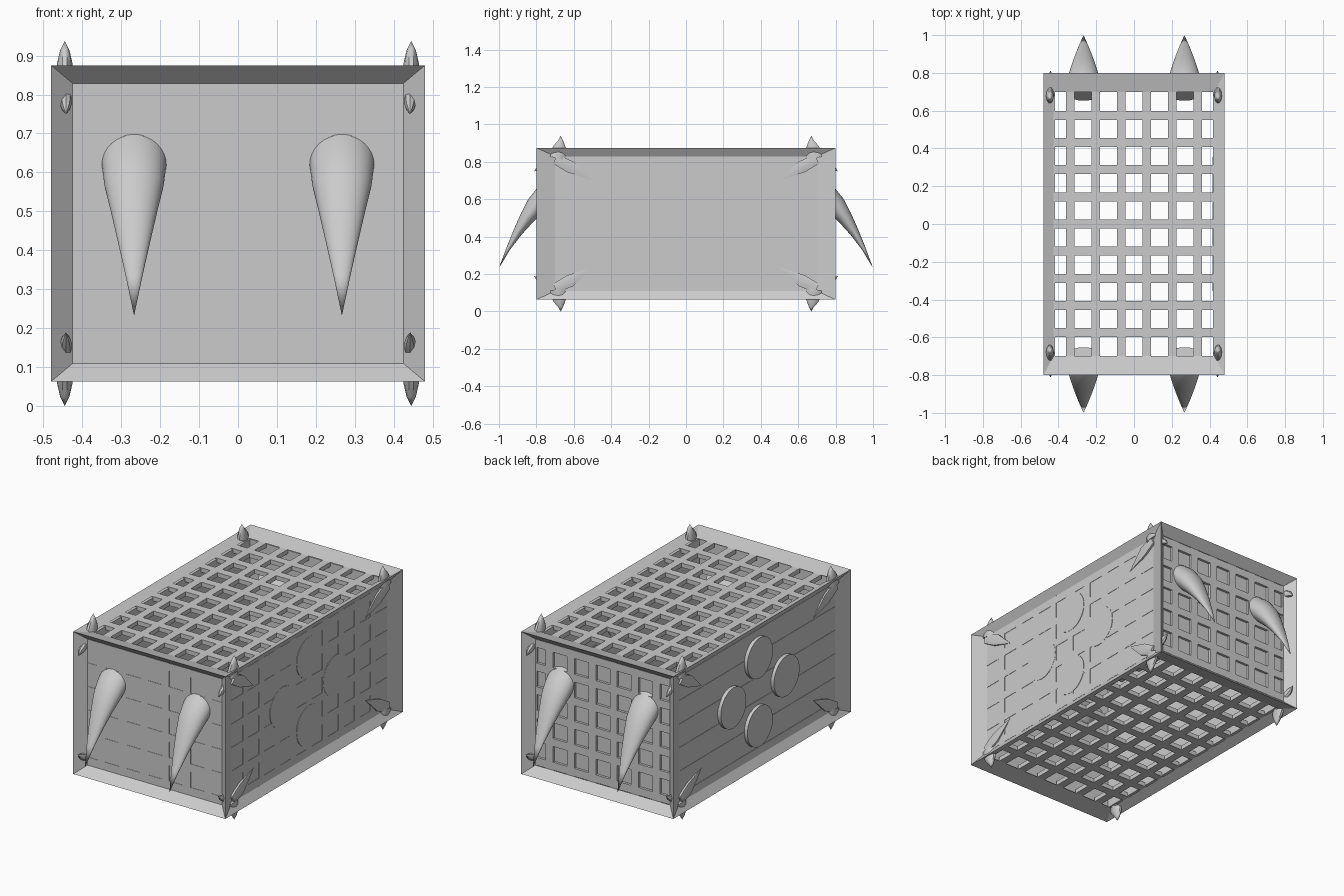
import bpy, bmesh, math
from mathutils import Vector

if "Cube" in bpy.data.objects:
    bpy.data.objects.remove(bpy.data.objects["Cube"])

X, Y, Z, CZ = 0.48, 0.80, 0.406, 0.469   # half sizes of the crate, centre height
PX, PY, PZ = 0.03, 0.05, 0.025           # recess depth of side, end and top panels
C = Vector((0, 0, CZ))


def finish(bm, name, smooth=False):
    bmesh.ops.recalc_face_normals(bm, faces=bm.faces)
    me = bpy.data.meshes.new(name)
    bm.to_mesh(me)
    bm.free()
    ob = bpy.data.objects.new(name, me)
    bpy.context.collection.objects.link(ob)
    if smooth:
        bpy.context.view_layer.objects.active = ob
        ob.select_set(True)
        bpy.ops.object.shade_smooth_by_angle(angle=math.radians(40))
        ob.select_set(False)
    return ob


def box(bm, lo, hi):
    r = bmesh.ops.create_cube(bm, size=1)
    for v in r['verts']:
        v.co = Vector([lo[i] if v.co[i] < 0 else hi[i] for i in range(3)]) + C


def oriented(axis, s, d, u, v):
    """Point on a face: d along the signed axis, u and v along the other two."""
    p = [u, v]
    p.insert(axis, s * d)
    return p


def loft(name, x, path, sx, sy, sz, n=32):
    """Taper along a path of (y, z, half width, half thickness), z from centre."""
    bm = bmesh.new()
    rings = []
    for i, (y, z, rx, rt) in enumerate(path):
        a, b = path[max(i - 1, 0)], path[min(i + 1, len(path) - 1)]
        t = Vector((b[0] - a[0], b[1] - a[1])).normalized()
        m = 1 if i == len(path) - 1 else n
        ring = []
        for k in range(m):
            ang = 2 * math.pi * k / n
            c, s = (math.cos(ang), math.sin(ang)) if m > 1 else (0, 0)
            ring.append(bm.verts.new((sx * (x + rx * c), sy * (y - t.y * rt * s),
                                      CZ + sz * (z + t.x * rt * s))))
        rings.append(ring)
    for a, b in zip(rings, rings[1:]):
        for k in range(n):
            j = (k + 1) % n
            bm.faces.new((a[k], a[j], b[j], b[k]) if len(b) > 1 else (a[k], a[j], b[0]))
    bm.faces.new(rings[0])
    finish(bm, name, True)


# Outer frame: a sloping mitred border on each of the six faces
H, D = (X, Y, Z), (PX, PY, PZ)
INNER = (0.425, 0.70, 0.36)
bm = bmesh.new()
for axis in range(3):
    a, b = [i for i in range(3) if i != axis]
    for s in (-1, 1):
        corners = [(-1, -1), (1, -1), (1, 1), (-1, 1)]
        out = [bm.verts.new(Vector(oriented(axis, s, H[axis], p * H[a], q * H[b])) + C) for p, q in corners]
        inn = [bm.verts.new(Vector(oriented(axis, s, H[axis] - D[axis], p * INNER[a], q * INNER[b])) + C)
               for p, q in corners]
        for k in range(4):
            j = (k + 1) % 4
            bm.faces.new((out[k], out[j], inn[j], inn[k]))
bmesh.ops.remove_doubles(bm, verts=bm.verts, dist=1e-5)
finish(bm, "frame")

# Lattice bars
BARS = ([(k - 2.5) * 0.135 for k in range(6)],
        [(k - 4) * 0.1437 for k in range(9)],
        [(k - 2.5) * 0.1345 for k in range(6)])
WIDTH = (0.023, 0.024, 0.0225)


def lattice(name, axis, s, thick=0.025, across=True):
    a, b = [i for i in range(3) if i != axis]
    bm = bmesh.new()
    d1, d0 = H[axis] - D[axis], H[axis] - D[axis] - thick
    for run, pos in ((a, b), (b, a)):
        if pos == a and not across:
            continue
        for c in BARS[pos]:
            lo, hi = [0] * 3, [0] * 3
            lo[axis], hi[axis] = sorted((s * d0, s * d1))
            lo[run], hi[run] = -INNER[run] - 0.005, INNER[run] + 0.005
            lo[pos], hi[pos] = c - WIDTH[pos], c + WIDTH[pos]
            box(bm, lo, hi)
    finish(bm, name)


lattice("top_grid", 2, 1)
lattice("bottom_grid", 2, -1)
lattice("front_grid", 1, -1)
lattice("back_grid", 1, 1)
lattice("right_grid", 0, 1)
lattice("left_grid", 0, -1, across=False)

# Solid walls behind the front, back and side lattices
for name, axis, s, gap in (("front_wall", 1, -1, 0.002), ("back_wall", 1, 1, 0.014),
                           ("right_wall", 0, 1, 0.002), ("left_wall", 0, -1, 0.002)):
    b = 1 - axis
    d1 = H[axis] - D[axis] - gap
    lo, hi = [0, 0, -0.375], [0, 0, 0.375]
    lo[axis], hi[axis] = sorted((s * d1, s * (d1 - 0.03)))
    e = (0.445, 0.745)[b]
    lo[b], hi[b] = -e, e
    bm = bmesh.new()
    box(bm, lo, hi)
    finish(bm, name)

# Four round discs on each side: raised on the left, flush on the right
for side, xc in (("left", -0.45), ("right", 0.433)):
    for i, (y, z) in enumerate(((0, 0.195), (0, -0.195), (0.24, 0), (-0.24, 0))):
        bpy.ops.mesh.primitive_cylinder_add(vertices=32, radius=0.115, depth=0.036,
                                            location=(xc, y, CZ + z + 0.01),
                                            rotation=(0, math.pi / 2, 0))
        ob = bpy.context.object
        ob.name = f"{side}_disc_{i}"
        bpy.ops.object.shade_smooth_by_angle(angle=math.radians(40))

# Curved horns at both ends
HORN = [(0.69, 0.195, 0.083, 0.062), (0.75, 0.15, 0.083, 0.062), (0.80, 0.098, 0.076, 0.055),
        (0.85, 0.032, 0.060, 0.040), (0.90, -0.045, 0.042, 0.025), (0.95, -0.133, 0.022, 0.011),
        (1.0, -0.237, 0, 0)]
# Corner claws: upright, end-facing and side-lying
UP = [(0.69, 0.35, 0.022, 0.05), (0.675, 0.41, 0.020, 0.036), (0.67, 0.445, 0.012, 0.014), (0.67, 0.469, 0, 0)]
END = [(0.74, 0.32, 0.017, 0.025), (0.785, 0.30, 0.013, 0.015), (0.812, 0.28, 0, 0)]
SIDE = [(0.70, 0.345, 0.015, 0.03), (0.62, 0.305, 0.014, 0.038), (0.50, 0.232, 0, 0)]
for sx in (-1, 1):
    for sy in (-1, 1):
        loft("horn", 0.267, HORN, sx, sy, 1)
        for sz in (-1, 1):
            loft("corner_spike", 0.445, UP, sx, sy, sz, 10)
            loft("end_claw", 0.442, END, sx, sy, sz, 8)
            loft("side_claw", 0.452, SIDE, sx, sy, sz, 6)
